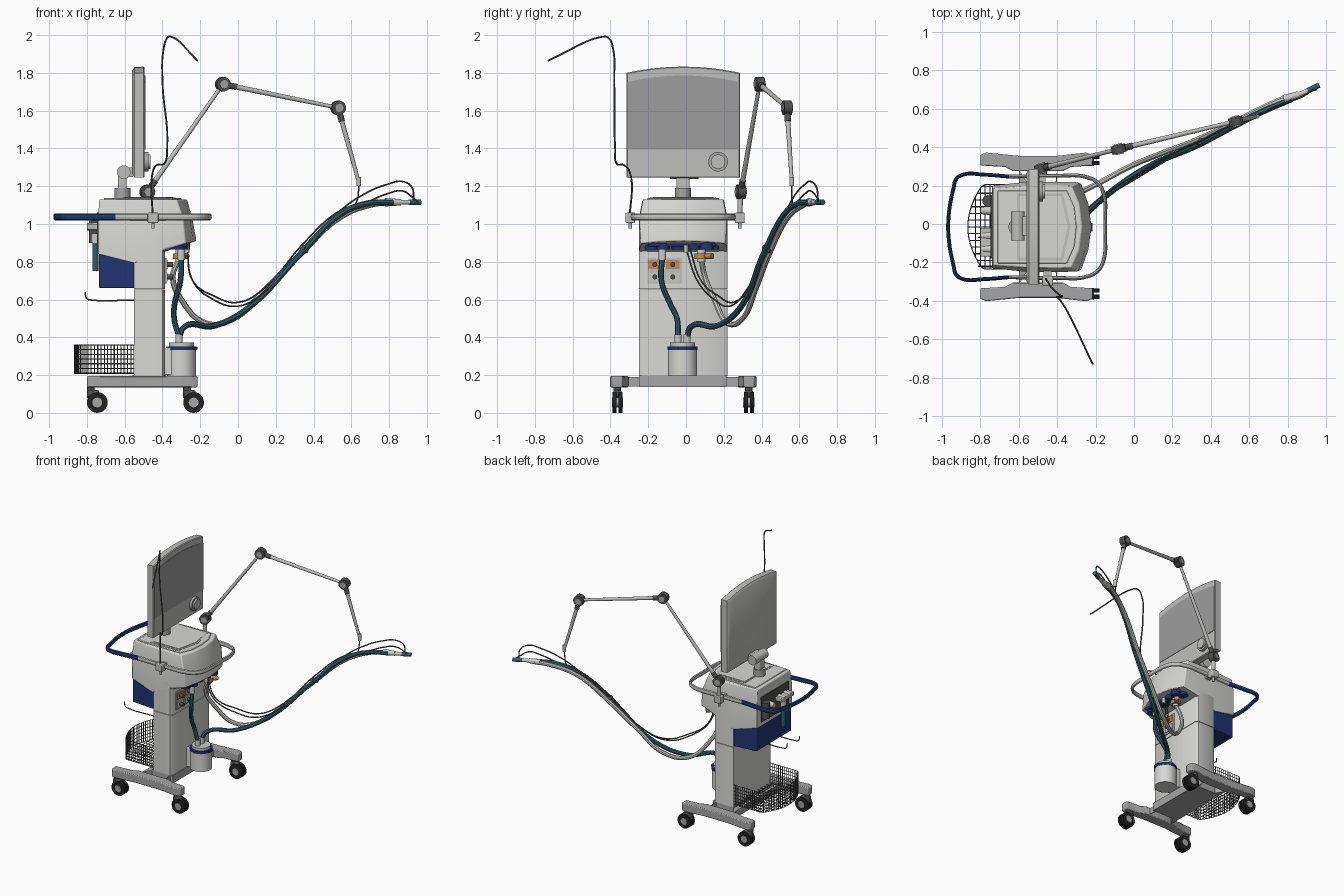
import bpy, bmesh, math
from mathutils import Vector

cube = bpy.data.objects.get("Cube")
if cube:
    bpy.data.objects.remove(cube, do_unlink=True)


def material(name, r, g, b):
    m = bpy.data.materials.new(name)
    m.use_nodes = True
    m.diffuse_color = (r, g, b, 1)
    m.node_tree.nodes["Principled BSDF"].inputs["Base Color"].default_value = (r, g, b, 1)
    return m


BODY = material("body light grey", .68, .68, .66)
FRAME = material("frame grey", .52, .52, .51)
SCREEN = material("screen grey", .34, .34, .34)
BASE = material("base grey", .38, .38, .38)
BLUE = material("navy blue", .015, .035, .17)
TEAL = material("hose teal", .035, .11, .14)
DARK = material("dark grey", .08, .08, .08)
BLACK = material("wheel black", .015, .015, .015)
ORANGE = material("port orange", .55, .27, .09)
WHITE = material("hose white", .6, .6, .57)
CY = -.015  # centre line of the cart


def finish(name, bm, mat, bevel=0):
    bmesh.ops.recalc_face_normals(bm, faces=bm.faces)
    me = bpy.data.meshes.new(name)
    bm.to_mesh(me)
    bm.free()
    me.materials.append(mat)
    ob = bpy.data.objects.new(name, me)
    bpy.context.collection.objects.link(ob)
    if bevel:
        mod = ob.modifiers.new("bevel", 'BEVEL')
        mod.width, mod.segments = bevel, 2
    return ob


def loft(name, rings, mat, bevel=0):
    """Skin a stack of closed rings and cap both ends."""
    bm = bmesh.new()
    vs = [[bm.verts.new(p) for p in ring] for ring in rings]
    n = len(vs[0])
    for a, b in zip(vs, vs[1:]):
        for i in range(n):
            bm.faces.new((a[i], a[(i + 1) % n], b[(i + 1) % n], b[i]))
    bm.faces.new(vs[0])
    bm.faces.new(vs[-1])
    return finish(name, bm, mat, bevel)


def prism(name, outline, z0, z1, mat, bevel=0):
    return loft(name, [[(x, y, z) for x, y in outline] for z in (z0, z1)], mat, bevel)


def box(name, x0, x1, y0, y1, z0, z1, mat, bevel=0):
    return prism(name, [(x0, y0), (x1, y0), (x1, y1), (x0, y1)], z0, z1, mat, bevel)


def rod(name, p, q, r, mat, r2=None, sides=20):
    p, q = Vector(p), Vector(q)
    bm = bmesh.new()
    bmesh.ops.create_cone(bm, cap_ends=True, segments=sides, radius1=r,
                          radius2=r if r2 is None else r2, depth=(q - p).length)
    bm.transform((q - p).to_track_quat('Z', 'Y').to_matrix().to_4x4())
    bmesh.ops.translate(bm, vec=(p + q) / 2, verts=bm.verts)
    return finish(name, bm, mat)


def tube(name, paths, r, mat, smooth=True, detail=2):
    cu = bpy.data.curves.new(name, 'CURVE')
    cu.dimensions = '3D'
    cu.bevel_depth, cu.bevel_resolution, cu.resolution_u = r, detail, 8
    cu.use_fill_caps = True
    for path in paths:
        sp = cu.splines.new('BEZIER' if smooth else 'POLY')
        pts = sp.bezier_points if smooth else sp.points
        pts.add(len(path) - 1)
        for pt, co in zip(pts, path):
            if smooth:
                pt.co = co
                pt.handle_left_type = pt.handle_right_type = 'AUTO'
            else:
                pt.co = (*co, 1)
    cu.materials.append(mat)
    ob = bpy.data.objects.new(name, cu)
    bpy.context.collection.objects.link(ob)
    bpy.context.view_layer.update()
    bpy.ops.object.select_all(action='DESELECT')
    ob.select_set(True)
    bpy.context.view_layer.objects.active = ob
    bpy.ops.object.convert(target='MESH')
    return bpy.context.view_layer.objects.active


def mirrored(half):
    """Close a half outline given on the +y side."""
    return [(x, CY + y) for x, y in half] + [(x, CY - y) for x, y in reversed(half) if y]


# Base: side rails, cross beam and casters
for s, side in ((1, "left"), (-1, "right")):
    rail = [(-.8, .32), (-.8, .375), (-.77, .387), (-.6, .37), (-.4, .37), (-.25, .387),
            (-.215, .375), (-.215, .32), (-.33, .312), (-.37, .29), (-.63, .29), (-.67, .312)]
    prism(side + "_base_rail", [(x, CY + s * y) for x, y in rail], .135, .195, BASE, .006)
    for x, end in ((-.745, "rear"), (-.235, "front")):
        y = CY + s * .348
        n = f"{end}_{side}_caster_"
        for d in (-.016, .016):
            rod(n + "wheel", (x, y + d - .011, .055), (x, y + d + .011, .055), .055, BLACK, sides=28)
        rod(n + "hub", (x, y - .03, .055), (x, y + .03, .055), .026, BASE)
        rod(n + "stem", (x - .035, y, .08), (x - .035, y, .14), .02, DARK)
        box(n + "fork", x - .05, x + .01, y - .022, y + .022, .085, .12, DARK, .008)
prism("cross_beam", mirrored([(-.6, .3), (-.55, .22), (-.55, 0), (-.39, 0), (-.39, .22),
                              (-.37, .3)][0:2] + [(-.41, .22), (-.37, .3)][0:1] + [(-.4, .3)]),
      .14, .19, BASE)
box("column_foot", -.56, -.38, CY - .23, CY + .23, .137, .197, BASE)

# Column and its service panel
col = mirrored([(-.55, .225), (-.535, .235), (-.4, .235), (-.386, .215)])
prism("lower_column", col, .195, .653, BODY)
prism("upper_column", col, .657, .9, BODY)
box("service_panel", -.388, -.379, -.205, -.02, .685, .82, FRAME)
for y in (-.165, -.07):
    for z, m in ((.785, ORANGE), (.72, WHITE)):
        box("panel_socket", -.38, -.372, y - .035, y + .035, z - .024, z + .024, m)
        rod("panel_connector", (-.375, y, z), (-.345, y, z), .013, DARK)

# Main housing
rows = [[(-.735, .2), (-.55, .213), (-.386, .215), (-.325, .212), (-.285, .12), (-.27, 0)],
        [(-.74, .215), (-.55, .235), (-.386, .235), (-.29, .232), (-.255, .12), (-.242, 0)],
        [(-.74, .215), (-.55, .235), (-.386, .235), (-.275, .225), (-.237, .12), (-.22, 0)]]
low = {-.74: .84, -.55: .79, -.386: .87, -.275: .897, -.237: .907, -.22: .91}
housing = [[(x, y, 1.13) for x, y in mirrored(rows[0])], [(x, y, 1.03) for x, y in mirrored(rows[1])],
           [(x, y, low[x]) for x, y in mirrored(rows[2])]]
loft("housing", housing, BODY, .006)
lid = [(-.71, .19), (-.35, .19), (-.31, .1), (-.3, 0)]
prism("top_lid", mirrored(lid), 1.125, 1.138, BODY, .004)
prism("top_tray_edge", mirrored([(-.61, .175), (-.37, .175), (-.33, 0)]), 1.13, 1.14, FRAME)
prism("top_tray", mirrored([(-.6, .16), (-.38, .16), (-.345, 0)]), 1.13, 1.143, BODY)
blue = mirrored([(-.735, .21), (-.55, .228)])
loft("blue_rear_cover", [[(x, y, .66) for x, y in blue],
                         [(x, y, .845 if x < -.7 else .795) for x, y in blue]], BLUE, .006)

# Valve block below the front
box("valve_block", -.385, -.27, -.2, .16, .88, .905, BLUE, .006)
for y, x in ((-.18, -.32), (-.12, -.30), (-.04, -.31), (.04, -.3), (.11, -.29), (.14, -.33)):
    rod("valve_knob", (x, y, .866), (x, y, .908), .036, BLUE)
rod("inhale_port", (-.30, -.125, .81), (-.30, -.125, .88), .02, WHITE)
rod("exhale_port", (-.31, .08, .8), (-.31, .08, .88), .022, WHITE)
rod("sensor_port", (-.31, .08, .815), (-.31, .08, .845), .034, ORANGE)
rod("sensor_plug", (-.30, .1, .83), (-.27, .14, .83), .016, ORANGE)
rod("thin_line_port", (-.27, 0, .85), (-.27, 0, .89), .012, WHITE)

# Rear connectors, bottle and hooks
box("rear_recess", -.746, -.735, -.18, .15, .87, 1.06, DARK)
box("rear_shelf", -.8, -.735, -.17, -.02, .97, 1.0, FRAME, .005)
for y in (-.13, -.06, .07):
    rod("rear_connector", (-.74, y, .985), (-.8, y, .985), .024, WHITE, .018)
rod("filter_canister", (-.76, .12, .9), (-.76, .12, 1.02), .03, DARK)
rod("water_trap", (-.755, -.1, .75), (-.755, -.1, .9), .016, TEAL)
rod("water_trap_cap", (-.755, -.1, .9), (-.755, -.1, .95), .022, WHITE)
tube("rear_hooks", [[(-.55, y, .597), (-.77, y, .597), (-.8, y, .605), (-.81, y, .64)]
                    for y in (-.22, -.07)], .004, DARK)

# Hand rail: flattened band around the housing
grip = [(-.65, .262), (-.78, .272), (-.89, .272), (-.925, .25), (-.94, .2), (-.965, .06)]
guard = [(-.65, .262), (-.4, .266), (-.25, .26), (-.185, .225), (-.155, .16), (-.15, .05)]
for name, half, m in (("blue_grip", grip, BLUE), ("front_guard_rail", guard, FRAME)):
    rail = tube(name, [[(x, CY + y, 0) for x, y in half] +
                       [(x, CY - y, 0) for x, y in reversed(half)]], .01, m)
    rail.scale.z = 1.85
    rail.location.z = 1.038
for y, x in ((-.295, -.45), (.285, -.48)):
    box("rail_clamp", x - .028, x + .028, y - .025, y + .025, 1.005, 1.06, FRAME, .005)
    rod("clamp_screw", (x, y, .975), (x, y, 1.01), .009, FRAME)
    box("rail_bracket", x - .02, x + .02, min(y, y * .75), max(y, y * .75), 1.02, 1.05, FRAME)

# Display on its neck
def display_ring(x, inset, z0, side, rise):
    ts = [i / 6 - 1 for i in range(13)]
    w = .301 - inset
    return ([(x, CY + w * t, side - inset + rise * (1 - t * t)) for t in ts] +
            [(x, CY + w, z0 + inset), (x, CY - w, z0 + inset)])


loft("display_case", [display_ring(x, i, 1.245, 1.8, .033)
                      for x, i in ((-.56, .02), (-.548, .002), (-.5, 0), (-.494, .005))], FRAME)
loft("display_panel", [display_ring(x, .004, 1.39, 1.755, .035) for x in (-.496, -.491)], SCREEN)
rod("dial_ring", (-.496, .17, 1.33), (-.475, .17, 1.33), .052, BASE, sides=32)
rod("dial", (-.48, .17, 1.33), (-.463, .17, 1.33), .038, FRAME, sides=32)
rod("neck_hinge", (-.605, -.085, 1.275), (-.605, .065, 1.275), .036, FRAME)
box("neck_mount", -.6, -.555, -.06, .04, 1.25, 1.3, FRAME)
box("neck_post", -.635, -.59, -.05, .018, 1.13, 1.26, FRAME, .006)
rod("neck_foot", (-.612, -.016, 1.13), (-.612, -.016, 1.19), .042, BASE)

# Jointed support arm
joints = [Vector(p) for p in ((-.48, .29, 1.17), (-.08, .39, 1.74), (.53, .535, 1.615), (.64, .56, 1.22))]
axis = Vector((-.235, .97, 0))
rod("arm_post", (-.48, .285, 1.03), (-.48, .288, 1.17), .014, FRAME)
for i, (a, b) in enumerate(zip(joints, joints[1:])):
    rod("arm_segment", a, b, .014, FRAME, .01)
    d = (b - a).normalized()
    rod("arm_collar", a, a + d * .075, .017, DARK)
    rod("arm_joint", a - axis * .022, a + axis * .022, .038, DARK, sides=24)
    rod("arm_joint_cap", a - axis * .028, a + axis * .028, .022, BASE)
rod("arm_holder", joints[3] + Vector((0, 0, .03)), joints[3] - Vector((0, 0, .02)), .012, FRAME)
tube("arm_hook", [[(.64, .56, 1.21), (.635, .56, 1.14), (.625, .57, 1.09), (.655, .58, 1.085)]], .004, DARK)

# Cable holder wire
tube("cable_wire", [[(-.45, -.3, 1.0), (-.45, -.3, 1.28), (-.43, -.33, 1.312), (-.39, -.367, 1.32),
                     (-.375, -.375, 1.4), (-.40, -.38, 1.76), (-.395, -.385, 1.92), (-.375, -.41, 1.985),
                     (-.35, -.45, 1.99), (-.215, -.73, 1.865)]], .005, DARK)

# Wire basket with a bowed back
back = [i * .0175 - .21 for i in range(25)]
sides_x = [-.55 - i * .0175 for i in range(14)]
bow = lambda y: -.865 + 1.6 * y * y
outline = ([(x, -.22) for x in sides_x] + [(bow(y), y) for y in back] + [(x, .22) for x in reversed(sides_x)])
wires = [[(x, CY + y, .21), (x, CY + y, .36)] for x, y in outline]
wires += [[(x, CY + y, .21 + k * .025) for x, y in outline] for k in range(7)]
wires += [[(-.55, CY + y, .212), (bow(y), CY + y, .212)] for y in back[::2]]
for i in range(1, 12):
    x = -.55 - i * .025
    w = min(.22, math.sqrt((x + .865) / 1.6))
    wires.append([(x, CY - w, .214), (x, CY + w, .214)])
tube("wire_basket", wires, .0028, DARK, smooth=False, detail=0)

# Humidifier
C = (-.30, -.018)
for name, z0, z1, r, m in (("humidifier_body", .195, .335, .077, BODY), ("humidifier_band", .333, .352, .08, BLUE),
                           ("humidifier_lid", .35, .372, .066, WHITE)):
    rod(name, (*C, z0), (*C, z1), r, m, sides=32)
box("humidifier_bracket", -.39, -.3, -.075, .04, .2, .345, BODY, .006)
box("humidifier_button", -.235, -.215, -.04, .005, .335, .35, BLUE)
for y in (-.042, .006):
    rod("humidifier_port", (-.312, y, .365), (-.312, y, .415), .019, WHITE)

# Breathing hoses and thin lines
tube("feed_hose", [[(-.30, -.125, .83), (-.305, -.13, .7), (-.335, -.085, .58), (-.338, -.048, .5),
                    (-.312, -.042, .4)]], .015, TEAL)
tube("inhale_hose", [[(-.312, .006, .4), (-.285, .025, .455), (-.13, .16, .46), (.06, .29, .56), (.33, .41, .84),
                      (.54, .52, 1.05), (.68, .59, 1.108), (.82, .65, 1.115)]], .016, TEAL)
tube("exhale_hose", [[(-.31, .08, .82), (-.345, .1, .72), (-.3, .15, .6), (-.17, .22, .475), (-.02, .3, .5),
                      (.15, .37, .66), (.33, .44, .84), (.54, .54, 1.035), (.7, .62, 1.1), (.82, .67, 1.115)]],
     .015, WHITE)
for dy, dz, top in ((0, 0, 1.225), (.02, .02, 1.175)):
    tube("pressure_line", [[(-.27, dy, .87), (-.24, .06 + dy, .7), (-.13, .15 + dy, .6 + dz), (0, .23 + dy, .565 + dz),
                            (.15, .32 + dy, .65 + dz), (.34, .43, .87 + dz), (.54, .53, 1.07), (.68, .585, top - .06),
                            (.79, .63, top - .015), (.87, .66, top), (.92, .69, top - .03),
                            (.93 + dy, .70, 1.12)]], .0045, DARK)
rod("hose_clip", (.34, .41, .875), (.36, .45, .86), .016, DARK)
rod("wye_body", (.78, .65, 1.115), (.86, .675, 1.115), .022, WHITE, .017)
rod("wye_neck", (.86, .675, 1.115), (.92, .70, 1.115), .013, WHITE)
rod("patient_end", (.905, .694, 1.115), (.965, .724, 1.115), .015, TEAL)

# Smooth shading with sharp edges kept
bpy.ops.object.select_all(action='DESELECT')
for ob in bpy.context.scene.objects:
    if ob.type == 'MESH':
        ob.select_set(True)
        bpy.context.view_layer.objects.active = ob
bpy.ops.object.shade_smooth_by_angle(angle=math.radians(35))
